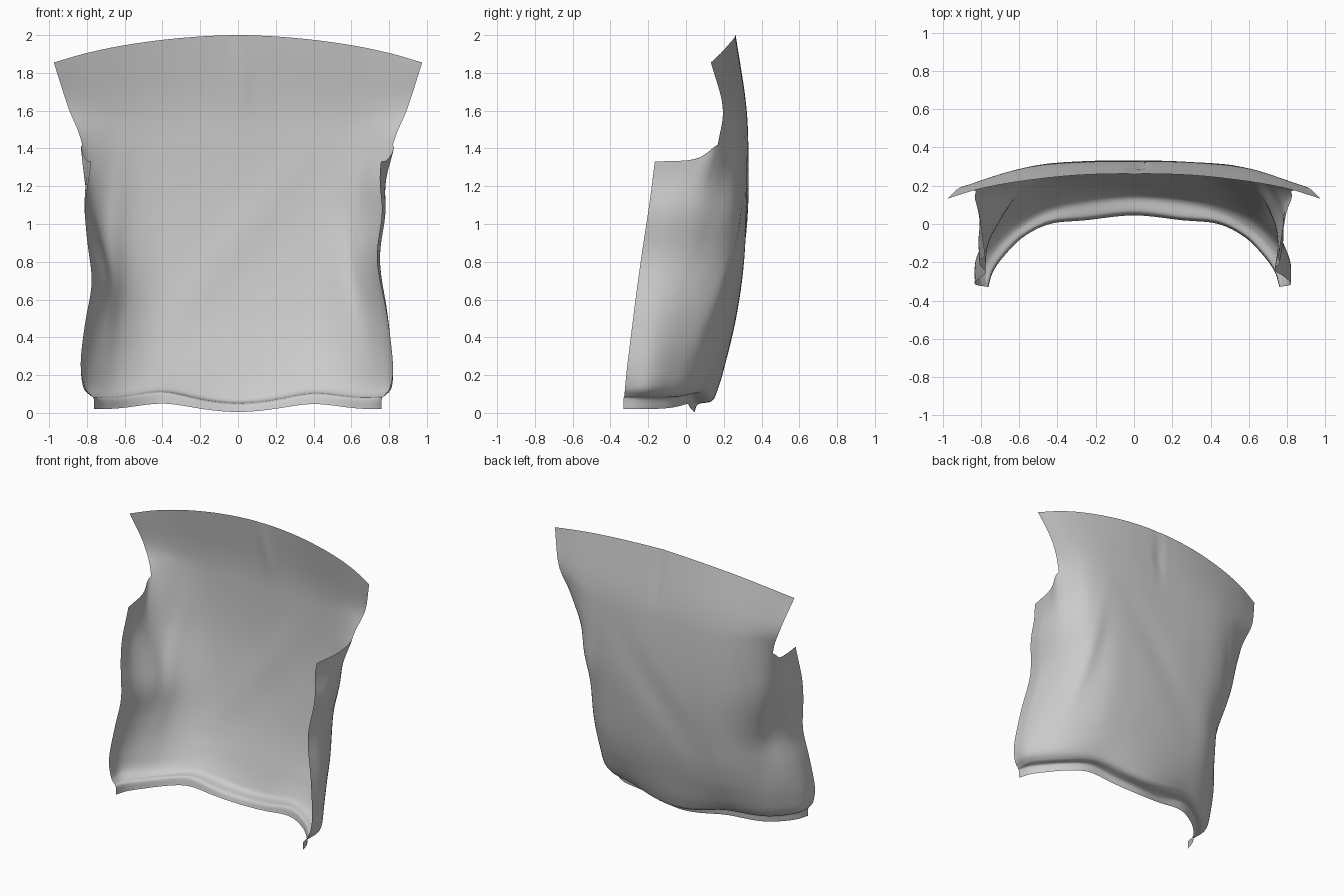
import bpy, bmesh, math
from mathutils import Vector

if "Cube" in bpy.data.objects:
    bpy.data.objects.remove(bpy.data.objects["Cube"])

N = 8  # subdivisions between control points

# Half cross-sections (x, y, z) from the spine outwards; shoulder rows end at the armhole
SHOULDER = [
    [(0, .263, 2), (.3, .255, 1.985), (.58, .225, 1.95), (.8, .185, 1.905), (.975, .132, 1.855)],
    [(0, .315, 1.66), (.27, .312, 1.66), (.53, .29, 1.65), (.73, .247, 1.64), (.9, .194, 1.62)],
]
# Row along the bottom of the armhole
UNDERARM = [(0, .33, 1.42), (.26, .327, 1.42), (.5, .308, 1.43), (.69, .257, 1.47),
            (.825, .168, 1.42), (.81, .05, 1.345), (.775, -.165, 1.33)]
# Lower rows: height, then (x, y) pairs
BODY = [
    (1.1, [(0, .33), (.25, .325), (.48, .302), (.67, .23), (.785, .1), (.81, -.05), (.79, -.195)]),
    (.8, [(0, .31), (.25, .3), (.46, .272), (.64, .18), (.75, .04), (.785, -.1), (.77, -.24)]),
    (.5, [(0, .265), (.25, .255), (.46, .222), (.62, .13), (.735, 0), (.795, -.14), (.795, -.28)]),
    (.25, [(0, .205), (.25, .19), (.46, .15), (.62, .065), (.735, -.05), (.812, -.18), (.82, -.31)]),
    (.12, [(0, .165), (.25, .145), (.46, .1), (.62, .02), (.73, -.08), (.81, -.2), (.805, -.322)]),
    (.068, [(0, .135), (.25, .11), (.45, .065), (.6, -.015), (.71, -.115), (.775, -.22), (.775, -.326)]),
    (.052, [(0, .065), (.25, .038), (.44, .015), (.585, -.06), (.685, -.16), (.74, -.245), (.762, -.33)]),
    (.012, [(0, .045), (.25, .02), (.44, 0), (.58, -.07), (.68, -.17), (.735, -.25), (.76, -.33)]),
]


def bell(t):
    return math.exp(-t * t)


def spline(pts):
    """Catmull-Rom curve through the points, N steps per span."""
    p = [2 * pts[0] - pts[1]] + pts + [2 * pts[-1] - pts[-2]]
    out = []
    for a, b, c, d in zip(p, p[1:], p[2:], p[3:]):
        for k in range(N):
            t = k / N
            out.append(.5 * (2 * b + (c - a) * t + (2 * a - 5 * b + 4 * c - d) * t * t
                             + (3 * b - a - 3 * c + d) * t ** 3))
    return out + [pts[-1].copy()]


def fold(x, z, top, bottom, width, depth):
    """Soft crease running between two (x, z) points."""
    t = (z - bottom[1]) / (top[1] - bottom[1])
    cx = bottom[0] + (top[0] - bottom[0]) * t
    return depth * bell((x - cx) / width) * bell((t - .5) / .42)


def drape(p):
    """Wavy hem, pulled-in sides and cloth folds."""
    x, y, z = p
    side = min(1, abs(x) / .75) ** 3
    back = min(1, max(0, (y + .1) / .15))
    low, lip = max(0, 1 - z / .35), min(1, z / .05)
    rise = .03 + (.03 if x < 0 else .02) * lip
    wave = low * (rise * bell((abs(x) - .4) / .19) - .008 * bell(x / .15) + .03 * lip * side)
    if x > 0:  # right side: pulled in, with a sharper back corner
        dx = -side * (.035 * bell((z - .85) / .25) + .03 * bell((z - 1.22) / .15))
        dy = .028 * back * bell((x - .67) / .11) * bell((z - .8) / .5)
    else:      # left side: slanted wall, flaring to the front edge
        dx = side * (.02 * bell((z - .68) / .14) - .01 * bell((z - 1.05) / .2))
        dx -= side * .012 * bell((z - .3) / .2)
        slant = bell((z - .85) / .35)
        dx += side * slant * (.035 * bell((y - .03) / .1) - .022 * bell((y + .26) / .09))
        dy = -back * fold(x, z, (-.62, 1.3), (-.7, .25), .05, .016)
    dy += back * fold(x, z, (.53, 1.3), (.72, .2), .05, .012)
    dy -= fold(x, z, (.35, 1.4), (-.3, .5), .13, .01)
    # pinched dart below the collar
    dy -= .016 * bell((x - .02 - (1.8 - z) * .08) / .02) * bell((z - 1.8) / .17)
    return Vector((x + dx, y + dy, max(0, z + wave)))


def full(half):
    pts = [Vector(p) for p in half]
    return [Vector((-p.x, p.y, p.z)) for p in reversed(pts[1:])] + pts


shoulder = [spline(full(r)) for r in SHOULDER]
body = [spline(full(UNDERARM))]
body += [spline(full([(x, y, z) for x, y in r])) for z, r in BODY]
cols, gap = len(body[0]), 2 * N          # side columns missing above the underarm
start = len(SHOULDER) * N                # first fine row that spans full width

# Back panel with wrapped sides
bm = bmesh.new()
grid = {}
for i in range(cols):
    line = [r[i] for r in body]
    first = start
    if gap <= i < cols - gap:
        line = [r[i - gap] for r in shoulder] + line
        first = 0
    for j, p in enumerate(spline(line)):
        grid[i, first + j] = bm.verts.new(drape(p))
for (i, j) in list(grid):
    corners = [(i, j), (i, j + 1), (i + 1, j + 1), (i + 1, j)]
    if all(c in grid for c in corners):
        bm.faces.new([grid[c] for c in corners])
bmesh.ops.recalc_face_normals(bm, faces=bm.faces)
if sum(f.normal.y for f in bm.faces) < 0:
    bmesh.ops.reverse_faces(bm, faces=bm.faces)
for f in bm.faces:
    f.smooth = True
mesh = bpy.data.meshes.new("garment_back_panel")
bm.to_mesh(mesh)
bm.free()
panel = bpy.data.objects.new("garment_back_panel", mesh)
bpy.context.collection.objects.link(panel)
